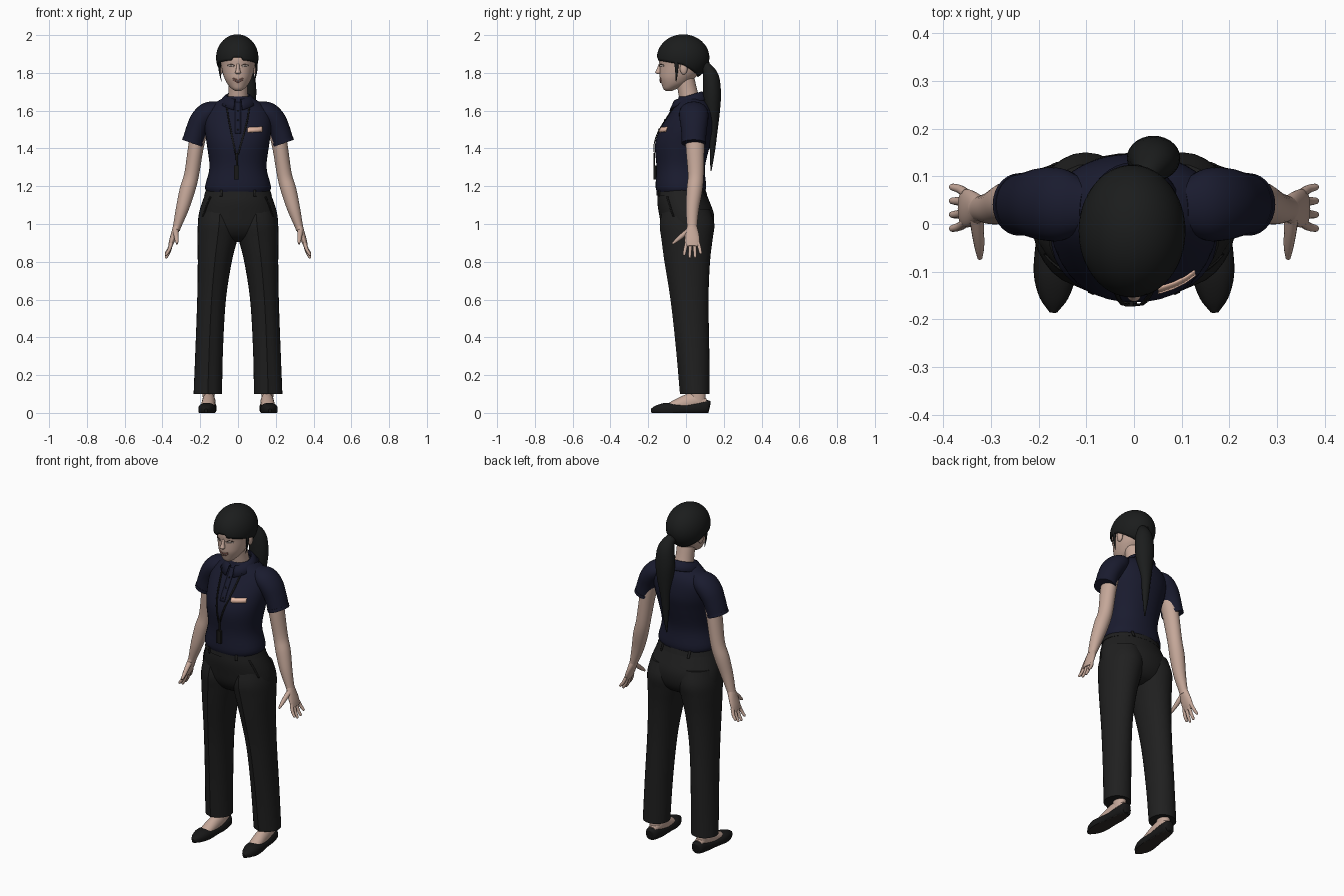
import bpy, bmesh, math
from mathutils import Vector, Matrix
from mathutils.bvhtree import BVHTree

if "Cube" in bpy.data.objects:
    bpy.data.objects.remove(bpy.data.objects["Cube"], do_unlink=True)


def material(name, *rgb):
    m = bpy.data.materials.new(name)
    m.use_nodes = True
    m.diffuse_color = (*rgb, 1)
    m.node_tree.nodes["Principled BSDF"].inputs["Base Color"].default_value = (*rgb, 1)
    return m


skin = material("skin", .56, .39, .32)
navy = material("navy cloth", .010, .011, .028)
charcoal = material("charcoal cloth", .014, .014, .014)
hair = material("dark hair", .011, .012, .012)
black = material("black leather", .009, .009, .009)
sole = material("sole", .03, .024, .021)
peach = material("badge peach", .8, .5, .38)
lip = material("lip", .36, .16, .13)
pale = material("pale white", .68, .58, .53)
lash = material("lash brown", .11, .07, .055)
parts = []


def finish(name, bm, mat, thick=0):
    bmesh.ops.recalc_face_normals(bm, faces=bm.faces)
    me = bpy.data.meshes.new(name)
    bm.to_mesh(me)
    bm.free()
    me.materials.append(mat)
    ob = bpy.data.objects.new(name, me)
    bpy.context.collection.objects.link(ob)
    if thick:
        s = ob.modifiers.new("thickness", "SOLIDIFY")
        s.thickness, s.offset = thick, 0
    parts.append(ob)
    return ob


def smooth_path(rows, steps):
    # Catmull-Rom interpolation of every column
    rows = [Vector(r) for r in rows]
    ext = [rows[0] * 2 - rows[1]] + rows + [rows[-1] * 2 - rows[-2]]
    out = []
    for i in range(1, len(ext) - 2):
        a, b, c, d = ext[i - 1:i + 3]
        for k in range(steps):
            t = k / steps
            out.append((b * 2 + (c - a) * t + (a * 2 - b * 5 + c * 4 - d) * t * t
                        + (b * 3 - a - c * 3 + d) * t ** 3) / 2)
    return out + [rows[-1]]


def loft(name, rows, mat, side=1, flat=False, ref=(0, 1, 0), power=2, crease=0, n=28, steps=4, floor=False):
    # rows hold centre x, y, z and two radii
    rows = smooth_path(rows, steps)
    bm = bmesh.new()
    rings = []
    for i, r in enumerate(rows):
        centre = Vector(r[:3])
        nxt, prv = rows[min(i + 1, len(rows) - 1)], rows[max(i - 1, 0)]
        t = Vector((0, 0, 1)) if flat else (Vector(nxt[:3]) - Vector(prv[:3])).normalized()
        u = Vector(ref).cross(t).normalized()
        v = t.cross(u)
        ring = []
        for k in range(n):
            a = math.tau * k / n
            c, s = math.cos(a), math.sin(a)
            p = centre + u * math.copysign(abs(c) ** (2 / power), c) * max(r[3], .001) \
                + v * math.copysign(abs(s) ** (2 / power), s) * max(r[4], .001)
            if k == n * 3 // 4:
                p.y -= crease
            if floor:
                p.z = max(p.z, 0)
            ring.append(bm.verts.new((p.x * side, p.y, p.z)))
        rings.append(ring)
    for a, b in zip(rings, rings[1:]):
        for k in range(n):
            bm.faces.new((a[k], a[(k + 1) % n], b[(k + 1) % n], b[k]))
    bm.faces.new(rings[0])
    bm.faces.new(rings[-1])
    return finish(name, bm, mat)


def ball(name, centre, radii, mat):
    bm = bmesh.new()
    bmesh.ops.create_uvsphere(bm, u_segments=20, v_segments=12, radius=1,
                              matrix=Matrix.Translation(centre) @ Matrix.Diagonal((*radii, 1)))
    return finish(name, bm, mat)


def surface(ob):
    return BVHTree.FromPolygons([v.co for v in ob.data.vertices], [p.vertices for p in ob.data.polygons])


def ribbon(name, tree, pts, width, mat, face=-1, lift=.003, thick=.004):
    # strip of cloth draped on a surface, along points in x, z
    bm = bmesh.new()
    path = smooth_path([(x, z, 0) for x, z in pts], 6)
    pairs = []
    for i, p in enumerate(path):
        t = (path[min(i + 1, len(path) - 1)] - path[max(i - 1, 0)]).normalized()
        pair = []
        for s in (-.5, .5):
            x, z = p.x - t.y * width * s, p.y + t.x * width * s
            hit = tree.ray_cast(Vector((x, face, z)), Vector((0, -face, 0)))[0]
            pair.append(bm.verts.new((x, (hit.y if hit else 0) + face * lift, z)))
        pairs.append(pair)
    for a, b in zip(pairs, pairs[1:]):
        bm.faces.new((*a, *b[::-1]))
    return finish(name, bm, mat, thick)


# Shirt body
shirt = loft("shirt_body", [
    (0, -.027, 1.165, .163, .125), (0, -.027, 1.2, .174, .134), (0, -.028, 1.3, .151, .128),
    (0, -.018, 1.42, .165, .146), (0, .004, 1.5, .176, .142), (0, .024, 1.57, .175, .12),
    (0, .033, 1.62, .148, .098), (0, .03, 1.655, .1, .075), (0, .022, 1.675, .06, .06)],
    navy, flat=True, power=2.15, n=40)

# Trousers: seat, waistband and legs
seat = loft("trouser_seat", [
    (0, -.025, 1.185, .163, .122), (0, -.014, 1.12, .188, .138), (0, .003, 1.05, .208, .145),
    (0, .008, .98, .208, .134), (0, .01, .93, .16, .1), (0, .01, .905, .06, .05)], charcoal, flat=True, n=40)
loft("waistband", [(0, -.022, 1.15, .18, .135), (0, -.026, 1.187, .168, .128)], charcoal, flat=True, n=40)
for s, word in ((1, "left"), (-1, "right")):
    leg = loft(word + "_trouser_leg", [
        (.16, .05, .1, .075, .075), (.152, .038, .35, .073, .085), (.14, .022, .6, .076, .097),
        (.123, .01, .8, .09, .117), (.109, .009, .92, .106, .132), (.1, .009, 1.0, .112, .141),
        (.095, .006, 1.08, .1, .12)], charcoal, s, flat=True, crease=.007)
    ribbon(word + "_pocket_edge", surface(seat), [(s * .145, 1.145), (s * .165, 1.1), (s * .185, 1.04)], .006, black)
    for face in (-1, 1):
        ribbon("belt_loop", surface(seat), [(s * .09, 1.145), (s * .088, 1.183)], .012, charcoal, face, .012)

    # Feet and flat shoes
    loft(word + "_ankle", [(.155, .06, .2, .034, .04), (.155, .062, .1, .032, .042), (.155, .06, .03, .03, .045)],
         skin, s, flat=True)
    loft(word + "_foot", [(.153, .105, .05, .025, .025), (.154, .05, .06, .034, .047), (.156, 0, .05, .036, .045),
                          (.16, -.06, .037, .036, .03), (.165, -.11, .025, .03, .016)], skin, s, ref=(0, 0, 1))
    shoe = loft(word + "_shoe", [
        (.152, .126, .032, .012, .024), (.152, .112, .033, .034, .035), (.154, .05, .024, .041, .034),
        (.157, 0, .02, .043, .028), (.162, -.06, .018, .046, .033), (.166, -.11, .017, .044, .036),
        (.168, -.155, .015, .03, .025), (.169, -.185, .012, .008, .01)],
        black, s, ref=(0, 0, 1), power=2.4, floor=True)
    shoe.data.materials.append(sole)
    for p in shoe.data.polygons:
        p.material_index = int(p.normal.z < -.9)

    # Sleeves and arms
    loft(word + "_sleeve", [
        (.1, .036, 1.622, .03, .05), (.15, .04, 1.595, .055, .075), (.19, .042, 1.555, .06, .076),
        (.218, .042, 1.5, .057, .068), (.24, .041, 1.43, .056, .063)], navy, s)
    loft(word + "_sleeve_hem", [(.235, .041, 1.444, .0585, .0655), (.241, .041, 1.427, .0585, .0655)], navy, s)
    loft(word + "_arm", [
        (.205, .045, 1.5, .045, .052), (.224, .048, 1.4, .041, .049), (.246, .052, 1.26, .039, .042),
        (.268, .045, 1.18, .041, .042), (.295, .034, 1.08, .034, .035), (.322, .032, .99, .022, .027),
        (.328, .032, .97, .021, .027)], skin, s)
    loft(word + "_palm", [(.322, .032, .99, .021, .026), (.336, .032, .95, .018, .036),
                          (.35, .033, .91, .015, .04), (.36, .033, .882, .01, .036)], skin, s)
    for i, length in enumerate((.062, .077, .074, .054)):
        y = .004 + i * .02
        spread = (i - 1.5) * .006
        loft(word + "_finger", [(.352, y, .9, .01, .01), (.365, y + spread, .9 - length * .6, .009, .009),
                                (.381, y + spread * 1.5, .9 - length, .007, .007),
                                (.384, y + spread * 1.6, .895 - length, .002, .002)], skin, s, n=12)
    loft(word + "_thumb", [(.33, .012, .965, .013, .015), (.327, -.02, .938, .013, .013),
                           (.324, -.05, .913, .01, .01), (.323, -.072, .895, .005, .005)], skin, s, n=12,
         ref=(1, 0, 0))

# Neck and head
loft("neck", [(0, .034, 1.6, .058, .058), (0, .01, 1.7, .051, .052), (0, -.005, 1.77, .052, .05)], skin, flat=True)
head = loft("head", [
    (0, -.092, 1.703, .012, .014), (0, -.084, 1.716, .033, .036), (0, -.062, 1.74, .055, .067),
    (0, -.048, 1.77, .071, .09), (0, -.035, 1.8, .081, .105), (0, -.026, 1.84, .089, .114),
    (0, -.022, 1.88, .094, .12), (0, -.015, 1.93, .086, .106), (0, -.015, 1.968, .05, .065),
    (0, -.015, 1.985, .01, .01)], skin, flat=True, n=36)
face = surface(head)
loft("nose", [(0, -.135, 1.85, .007, .008), (0, -.143, 1.82, .01, .012), (0, -.147, 1.802, .015, .016),
              (0, -.142, 1.793, .008, .008)], skin, flat=True, n=16)
ribbon("upper_lip", face, [(-.027, 1.771), (0, 1.762), (.027, 1.771)], .006, lip)
ribbon("teeth", face, [(-.022, 1.766), (0, 1.757), (.022, 1.766)], .005, pale)
ribbon("lower_lip", face, [(-.024, 1.763), (0, 1.75), (.024, 1.763)], .006, lip)
for s, word in ((1, "left"), (-1, "right")):
    ribbon(word + "_eye", face, [(s * .02, 1.836), (s * .036, 1.839), (s * .053, 1.837)], .008, pale, lift=.001)
    ribbon(word + "_lashes", face, [(s * .018, 1.838), (s * .036, 1.845), (s * .056, 1.84)], .003, lash)
    ball(word + "_ear", (s * .09, -.012, 1.822), (.012, .02, .031), skin)
    loft(word + "_side_lock", [(s * .096, -.05, 1.87, .008, .014), (s * .097, -.05, 1.81, .005, .008),
                               (s * .088, -.052, 1.755, .001, .002)], hair, n=10)

# Hair cap: sphere rows that end on the hairline
bm = bmesh.new()
n, rows = 64, 16
crown = bm.verts.new((0, -.015, 2))
grid = []
for k in range(n):
    a = math.tau * k / n
    c = math.cos(a)
    limit = 96 + 12 * (1 - c) if c > 0 else 108 - 38 * c
    if c > .98:
        limit -= 7
    column = []
    for j in range(1, rows + 1):
        phi = math.radians(limit * j / rows)
        column.append(bm.verts.new((.108 * math.sin(phi) * math.sin(a) - .004,
                                    -.015 - .135 * math.sin(phi) * c, 1.88 + .12 * math.cos(phi))))
    grid.append(column)
for k in range(n):
    a, b = grid[k], grid[(k + 1) % n]
    bm.faces.new((crown, a[0], b[0]))
    for j in range(rows - 1):
        bm.faces.new((a[j], a[j + 1], b[j + 1], b[j]))
finish("hair_cap", bm, hair, .008)

# Ponytail with its tie
loft("ponytail", [
    (.01, .085, 1.845, .022, .022), (.028, .112, 1.825, .032, .028), (.04, .132, 1.775, .049, .043),
    (.041, .138, 1.69, .056, .047), (.04, .14, 1.6, .046, .04), (.036, .142, 1.5, .028, .026),
    (.036, .14, 1.39, .018, .014), (.035, .132, 1.28, .003, .003)], hair)
loft("hair_tie", [(.012, .092, 1.842, .031, .031), (.02, .102, 1.835, .032, .032)], black)

# Collar: upright edge, fold and hanging flap, open at the front
bm = bmesh.new()
rings = []
for k in range(33):
    a = math.radians(14 + 332 * k / 32)
    back = (1 - math.cos(a)) / 2
    tip = max(0, math.cos(a)) ** 3
    z = 1.658 + .042 * back
    dx, dy = math.sin(a), -math.cos(a)
    rings.append([bm.verts.new((dx * r, .016 + dy * (r + e), h)) for r, e, h in (
        (.06, .006, z - .03), (.062, .006, z), (.072, .008, z - .006), (.1 - .01 * tip, .012, z - .038 - .018 * tip))])
for a, b in zip(rings, rings[1:]):
    for j in range(3):
        bm.faces.new((a[j], a[j + 1], b[j + 1], b[j]))
finish("collar", bm, navy, .005)

# Placket, buttons, badge and lanyard
chest = surface(shirt)
ribbon("placket", chest, [(0, 1.645), (0, 1.57), (0, 1.48)], .03, navy)
for z in (1.6, 1.55, 1.5):
    y = chest.ray_cast(Vector((0, -1, z)), Vector((0, 1, 0)))[0].y
    ball("button", (0, y - .006, z), (.005, .003, .005), black)
ribbon("name_badge", chest, [(.05, 1.498), (.09, 1.5), (.128, 1.502)], .026, peach, lift=.005)
for s in (1, -1):
    ribbon("lanyard_strap", chest, [(s * .062, 1.63), (s * .045, 1.53), (s * .005 - .006, 1.365)], .008, black, lift=.006)
loft("lanyard_clip", [(-.006, -.168, 1.375, .007, .005), (-.006, -.168, 1.31, .005, .004)], black, flat=True, n=12)
loft("lanyard_holder", [(-.008, -.165, 1.31, .014, .008), (-.008, -.165, 1.235, .014, .008)], black, flat=True, power=5)

# Smooth shading with sharp edges kept
bpy.ops.object.select_all(action="DESELECT")
for ob in parts:
    ob.select_set(True)
bpy.context.view_layer.objects.active = parts[0]
bpy.ops.object.shade_smooth_by_angle(angle=math.radians(40))
